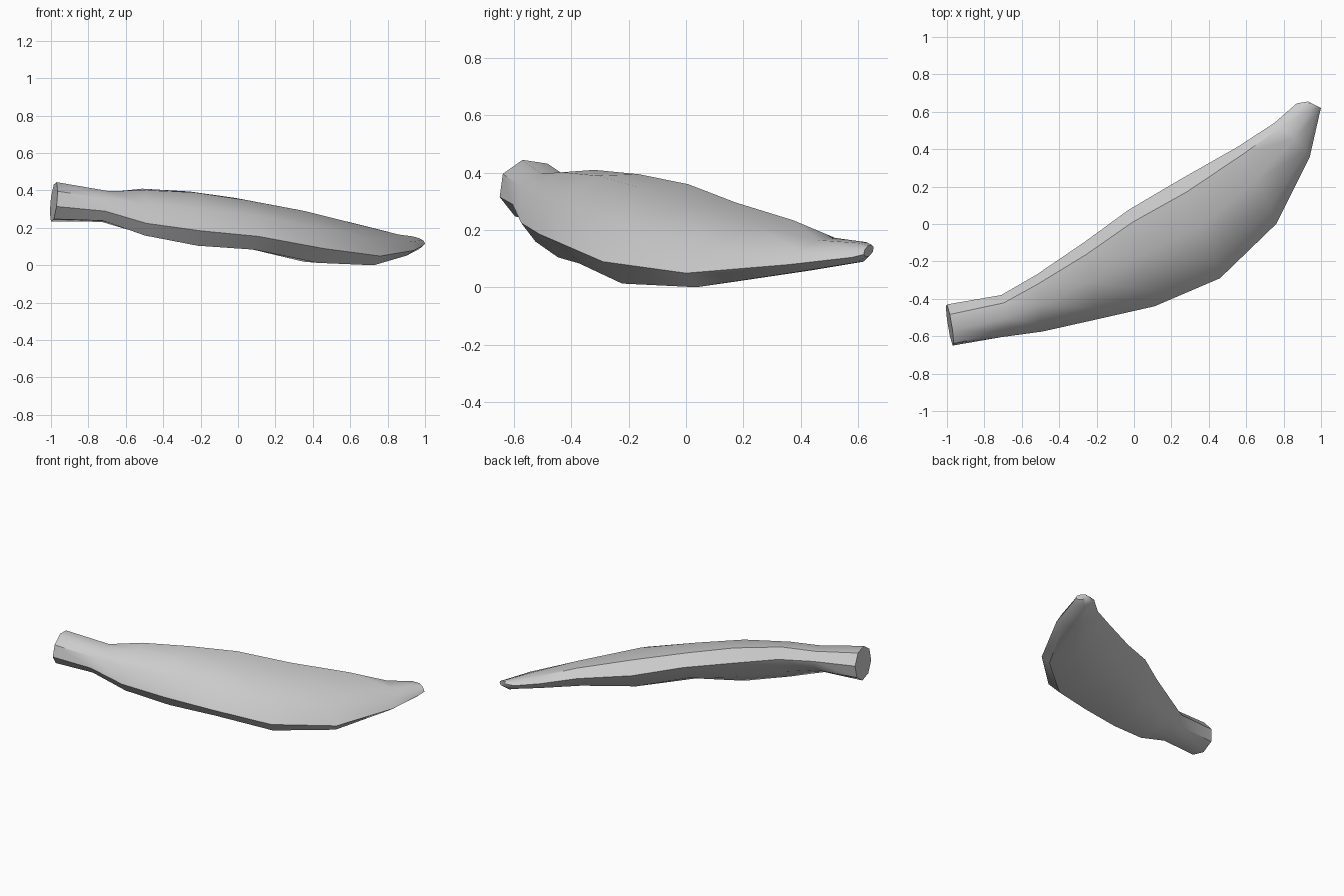
import bpy, bmesh, math
from mathutils import Vector

if "Cube" in bpy.data.objects:
    bpy.data.objects.remove(bpy.data.objects["Cube"])

# Cross-sections from stem to tip: back point, front point, top point.
# Each section is an octagon stretched to pass through these three points.
SECTIONS = [
    ((-1.00, -.43, .36), (-.97, -.65, .31), (-.97, -.57, .44)),
    ((-.71, -.38, .335), (-.71, -.605, .285), (-.69, -.505, .392)),
    ((-.52, -.27, .34), (-.49, -.575, .22), (-.50, -.43, .397)),
    ((-.27, -.10, .31), (-.20, -.51, .18), (-.23, -.31, .385)),
    ((-.03, .075, .284), (.11, -.44, .15), (.04, -.17, .345)),
    ((.25, .24, .215), (.46, -.29, .085), (.36, -.01, .285)),
    ((.55, .41, .18), (.76, .00, .045), (.66, .24, .21)),
    ((.75, .54, .14), (.94, .36, .075), (.86, .46, .16)),
    ((.87, .645, .135), (.99, .58, .10), (.935, .605, .15)),
    ((.93, .655, .135), (1.0, .62, .11), (.97, .635, .14)),
]
SIDES = 8


def ring(bm, back, front, top):
    back, front, top = Vector(back), Vector(front), Vector(top)
    centre = (back + front) / 2
    u, v = back - centre, top - centre
    return [bm.verts.new(centre + u * math.cos(a) + v * math.sin(a))
            for a in (i * 2 * math.pi / SIDES for i in range(SIDES))]


# Curved fruit body with its stem, lofted through the sections
bm = bmesh.new()
rings = [ring(bm, *s) for s in SECTIONS]
for a, b in zip(rings, rings[1:]):
    for i in range(SIDES):
        j = (i + 1) % SIDES
        bm.faces.new((a[i], a[j], b[j], b[i]))

# Flat stem cut and blunt tip
bm.faces.new(rings[0])
bm.faces.new(rings[-1])
bmesh.ops.recalc_face_normals(bm, faces=bm.faces)

# Rest on the ground
low = min(v.co.z for v in bm.verts)
bmesh.ops.translate(bm, verts=bm.verts, vec=(0, 0, -low))

mesh = bpy.data.meshes.new("banana")
bm.to_mesh(mesh)
bm.free()
banana = bpy.data.objects.new("banana", mesh)
bpy.context.collection.objects.link(banana)
bpy.context.view_layer.objects.active = banana
banana.select_set(True)
bpy.ops.object.shade_smooth_by_angle(angle=math.radians(40))
